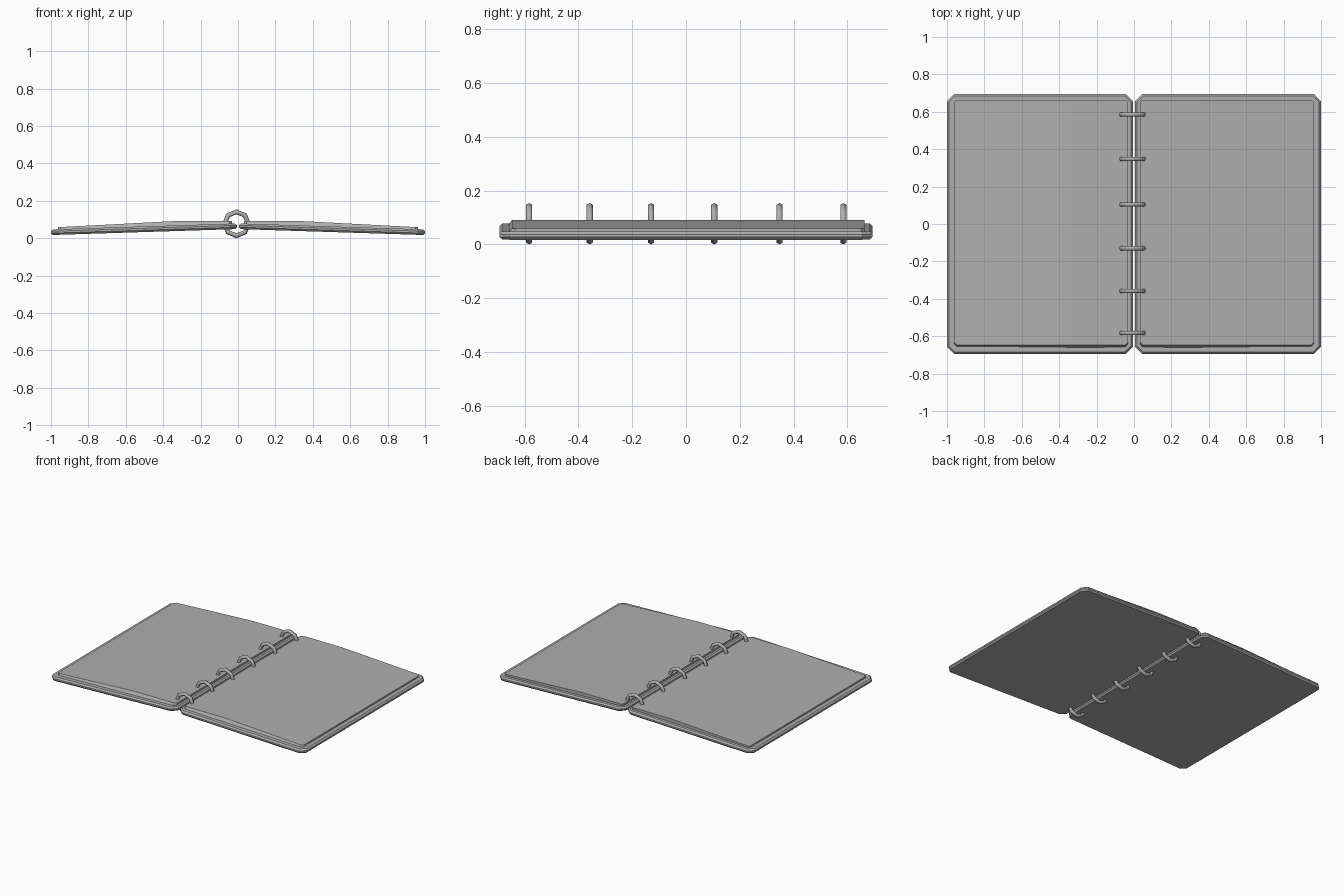
import bpy, bmesh, math

if "Cube" in bpy.data.objects:
    bpy.data.objects.remove(bpy.data.objects["Cube"])

INNER, OUTER, HALF = 0.006, 1.0, 0.694

# Mid-grey finish shared by all parts
grey = bpy.data.materials.new("mid_grey")
grey.diffuse_color = (0.43, 0.43, 0.43, 1)
grey.use_nodes = True
grey.node_tree.nodes["Principled BSDF"].inputs["Base Color"].default_value = grey.diffuse_color


def cover_mid(x):
    # Covers rise gently from the outer edge to the spine
    return 0.064 - 0.032 * x


def chamfered_rect(x0, x1, y0, y1, c):
    return [(x0 + c, y0), (x1 - c, y0), (x1, y0 + c), (x1, y1 - c),
            (x1 - c, y1), (x0 + c, y1), (x0, y1 - c), (x0, y0 + c)]


def mirrored_object(name, bm):
    bmesh.ops.recalc_face_normals(bm, faces=bm.faces[:])
    mesh = bpy.data.meshes.new(name)
    bm.to_mesh(mesh)
    bm.free()
    mesh.materials.append(grey)
    obj = bpy.data.objects.new(name, mesh)
    bpy.context.collection.objects.link(obj)
    mod = obj.modifiers.new("mirror", 'MIRROR')
    mod.use_mirror_merge = False


def slab(outline, height):
    bm = bmesh.new()
    face = bm.faces.new([bm.verts.new((x, y, 0)) for x, y in outline])
    ext = bmesh.ops.extrude_face_region(bm, geom=[face])
    for v in ext["geom"]:
        if isinstance(v, bmesh.types.BMVert):
            v.co.z = height
    # The extrusion keeps the starting face as the closed underside
    if not any(all(v.co.z == 0 for v in f.verts) for f in bm.faces):
        bm.faces.new([v for v in bm.verts if v.co.z == 0])
    return bm


# Covers: thin chamfered boards with rounded rims, tilted toward the spine
bm = slab(chamfered_rect(INNER, OUTER, -HALF, HALF, 0.038), 0.03)
rim = [e for e in bm.edges if abs(e.verts[0].co.z - e.verts[1].co.z) < 1e-6]
bmesh.ops.bevel(bm, geom=rim, offset=0.01, segments=1, affect='EDGES')
for v in bm.verts:
    v.co.z += cover_mid(v.co.x) - 0.015
mirrored_object("covers", bm)

# Page blocks: flat near the rings, then sloping down to the outer edge
bm = slab(chamfered_rect(0.032, 0.962, -0.667, 0.664, 0.014), 1.0)
bmesh.ops.bisect_plane(bm, geom=bm.verts[:] + bm.edges[:] + bm.faces[:],
                       plane_co=(0.35, 0, 0), plane_no=(1, 0, 0))
for v in bm.verts:
    x = v.co.x
    if v.co.z > 0.5:
        v.co.z = 0.091 - max(0, x - 0.35) * 0.032 / 0.61
        if v.co.y < 0:
            v.co.y += 0.02
    else:
        v.co.z = cover_mid(x)
mirrored_object("page_blocks", bm)

# Binder rings: low-poly octagonal loops around the spine
for i, y in enumerate((-0.583, -0.358, -0.13, 0.105, 0.348, 0.585)):
    bpy.ops.mesh.primitive_torus_add(
        major_segments=8, minor_segments=6, major_radius=0.064,
        minor_radius=0.013, location=(-0.008, y, 0.077),
        rotation=(math.pi / 2, 0, 0))
    ring = bpy.context.object
    ring.name = f"binder_ring_{i + 1}"
    ring.data.materials.append(grey)
    bpy.ops.object.shade_smooth_by_angle(angle=math.radians(62))
